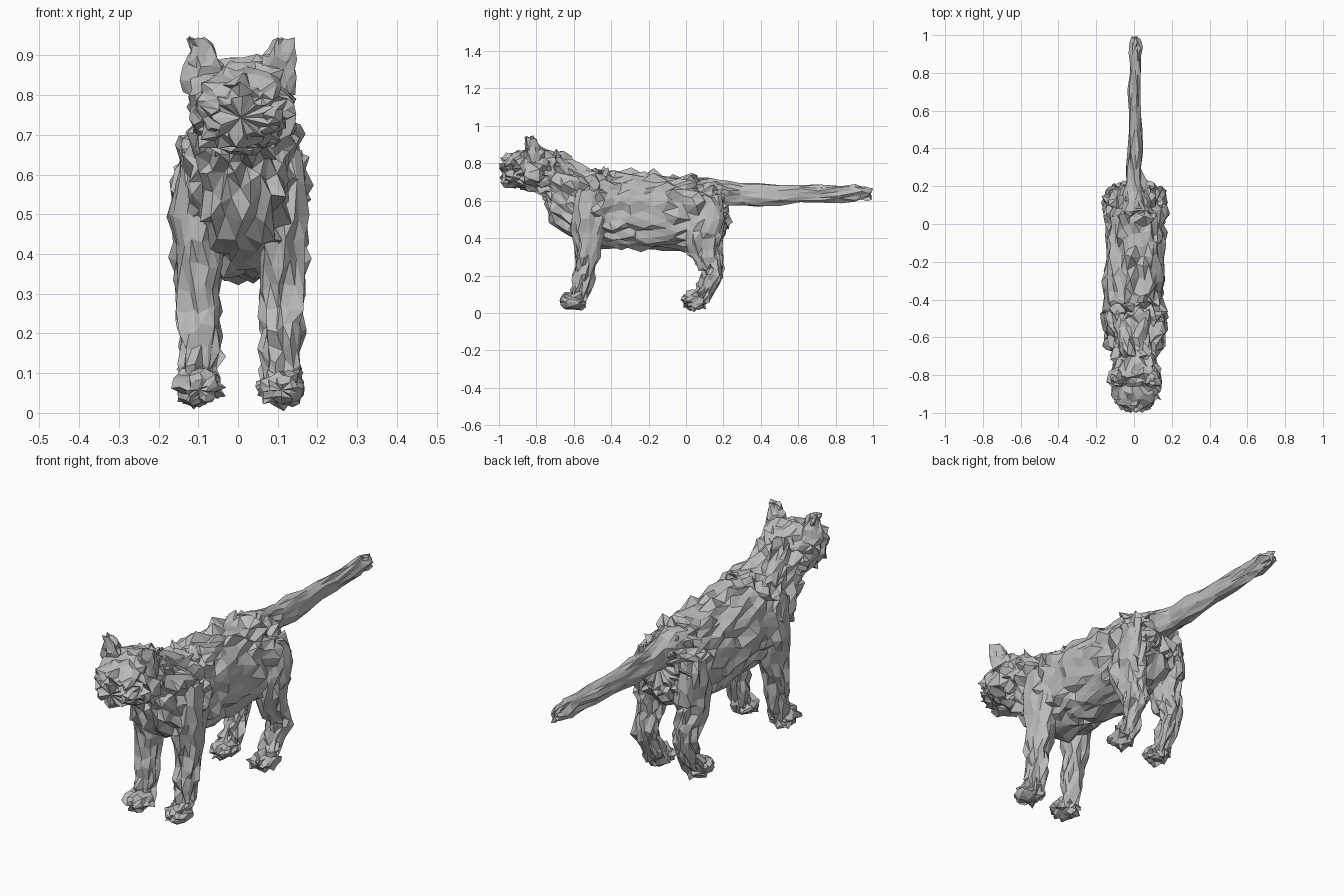
import bpy, bmesh, math, random
from mathutils import Vector

random.seed(7)
cube = bpy.data.objects.get("Cube")
if cube:
    bpy.data.objects.remove(cube)

# One plain grey material
grey = bpy.data.materials.new("plain grey")
grey.use_nodes = True
COLOUR = (0.5, 0.5, 0.5, 1)
grey.diffuse_color = COLOUR
grey.node_tree.nodes["Principled BSDF"].inputs["Base Color"].default_value = COLOUR

SHIFT = 0.006  # the animal stands a touch to its left


def spline(p, t):
    """Catmull-Rom sample through the stations, t in 0..len-1."""
    i = min(int(t), len(p) - 2)
    f = t - i
    a, b, c, d = (Vector(p[max(0, min(len(p) - 1, k))]) for k in (i - 1, i, i + 1, i + 2))
    return 0.5 * (2 * b + (c - a) * f + (2 * a - 5 * b + 4 * c - d) * f * f
                  + (3 * b - a - 3 * c + d) * f ** 3)


def fur_loft(name, stations, cx=0.0, lean=0.0, sides=20, rings=12, rough=0.012,
             tuft=0.02, power=1.0, cup=1.0):
    """Loft ovals along a path of (y, z, half width, half depth), then ruffle it.
    lean moves the far end sideways, cup scales the front half of an upright part."""
    bm = bmesh.new()
    last = len(stations) - 1
    loops = []
    for r in range(rings):
        t = last * r / (rings - 1)
        y, z, hx, hn = spline(stations, t)
        tan = spline(stations, min(last, t + .05)) - spline(stations, max(0, t - .05))
        ty, tz = Vector((tan[0], tan[1])).normalized()
        centre = Vector((cx + SHIFT + lean * t / last, y, z))
        loop = []
        for s in range(sides):
            a = 2 * math.pi * (s + 0.5 * (r % 2)) / sides
            c, n = math.cos(a), math.sin(a)
            c = math.copysign(abs(c) ** power, c)
            n = math.copysign(abs(n) ** power, n)
            if n > 0:
                n *= cup
            # most points wobble, a few stand out as tufts
            push = random.uniform(-rough, rough)
            if random.random() < 0.16:
                push += tuft
            out = Vector((c * hx, -tz * n * hn, ty * n * hn))
            slide = random.uniform(-rough, rough) * 1.4
            co = centre + out + out.normalized() * push
            co += Vector((random.uniform(-rough, rough) * 0.6, ty * slide, tz * slide))
            co.y = max(-1, min(1, co.y))
            co.z = max(0, co.z)
            loop.append(bm.verts.new(co))
        loops.append(loop)
    for r in range(rings - 1):
        A, B = loops[r], loops[r + 1]
        for s in range(sides):
            q = (s + 1) % sides
            if r % 2 == 0:
                tris = ((A[s], A[q], B[s]), (A[q], B[q], B[s]))
            else:
                tris = ((A[s], A[q], B[q]), (A[s], B[q], B[s]))
            for tri in tris:
                bm.faces.new(tri)
    # fan caps
    for loop in (loops[0], loops[-1]):
        hub = bm.verts.new(sum((v.co for v in loop), Vector()) / sides)
        for s in range(sides):
            bm.faces.new((loop[s], loop[(s + 1) % sides], hub))
    bmesh.ops.recalc_face_normals(bm, faces=bm.faces)
    mesh = bpy.data.meshes.new(name)
    bm.to_mesh(mesh)
    bm.free()
    mesh.materials.append(grey)
    obj = bpy.data.objects.new(name, mesh)
    bpy.context.collection.objects.link(obj)


# Torso rising into the neck
fur_loft("torso", [(.20, .59, .08, .095), (.165, .58, .125, .135), (.08, .545, .145, .18),
                   (-.10, .54, .147, .195), (-.30, .55, .147, .195), (-.46, .56, .15, .195),
                   (-.57, .61, .142, .18), (-.665, .70, .116, .125), (-.75, .765, .10, .10)],
         sides=32, rings=27, rough=.017, tuft=.02, power=.85)

# Head, sloping down to a blunt muzzle
fur_loft("head", [(-.68, .775, .085, .07), (-.76, .77, .12, .11), (-.84, .77, .124, .108),
                  (-.90, .768, .118, .092), (-.945, .75, .098, .073), (-.982, .742, .06, .048)],
         sides=24, rings=15, rough=.014, tuft=.016, power=.9)

# Tail, broad at the root and nearly straight
fur_loft("tail", [(.06, .65, .085, .075), (.16, .64, .06, .07), (.27, .632, .04, .06),
                  (.45, .63, .035, .053), (.65, .633, .03, .046), (.85, .64, .027, .04),
                  (.94, .638, .027, .036), (.99, .64, .017, .02)],
         sides=14, rings=14, rough=.008, tuft=.010)

for side, word in ((1, "left"), (-1, "right")):
    # Ears: upright, thick at the base, hollowed at the front
    fur_loft(word + "_ear", [(-.825, .81, .048, .075), (-.835, .86, .045, .062),
                             (-.84, .90, .036, .046), (-.845, .936, .026, .032)],
             cx=side * .088, lean=side * .02, sides=12, rings=6, rough=.008, tuft=.010, cup=.35)
    # Front legs and paws
    fur_loft(word + "_front_leg", [(-.52, .66, .04, .07), (-.52, .51, .062, .10),
                                   (-.525, .39, .058, .075), (-.535, .28, .052, .054),
                                   (-.55, .19, .048, .046), (-.565, .11, .042, .036),
                                   (-.575, .05, .038, .03)],
             cx=side * .107, lean=-side * .005, sides=16, rings=12, rough=.011, tuft=.013)
    fur_loft(word + "_front_paw", [(-.545, .065, .03, .03), (-.575, .066, .05, .042),
                                   (-.61, .066, .053, .04), (-.645, .062, .045, .034),
                                   (-.662, .058, .026, .02)],
             cx=side * .105, sides=14, rings=7, rough=.010, tuft=.014)
    # Hind legs: broad thigh, bent hock, then paw
    fur_loft(word + "_hind_leg", [(.10, .62, .04, .08), (.10, .49, .06, .105),
                                  (.09, .39, .056, .09), (.12, .30, .05, .075),
                                  (.148, .24, .047, .052), (.13, .17, .045, .044),
                                  (.09, .10, .041, .038), (.06, .06, .036, .03)],
             cx=side * .107, lean=-side * .003, sides=17, rings=15, rough=.012, tuft=.014)
    fur_loft(word + "_hind_paw", [(.10, .065, .03, .028), (.07, .066, .048, .04),
                                  (.035, .066, .052, .04), (.005, .062, .044, .034),
                                  (-.012, .058, .026, .02)],
             cx=side * .105, sides=14, rings=7, rough=.010, tuft=.014)
